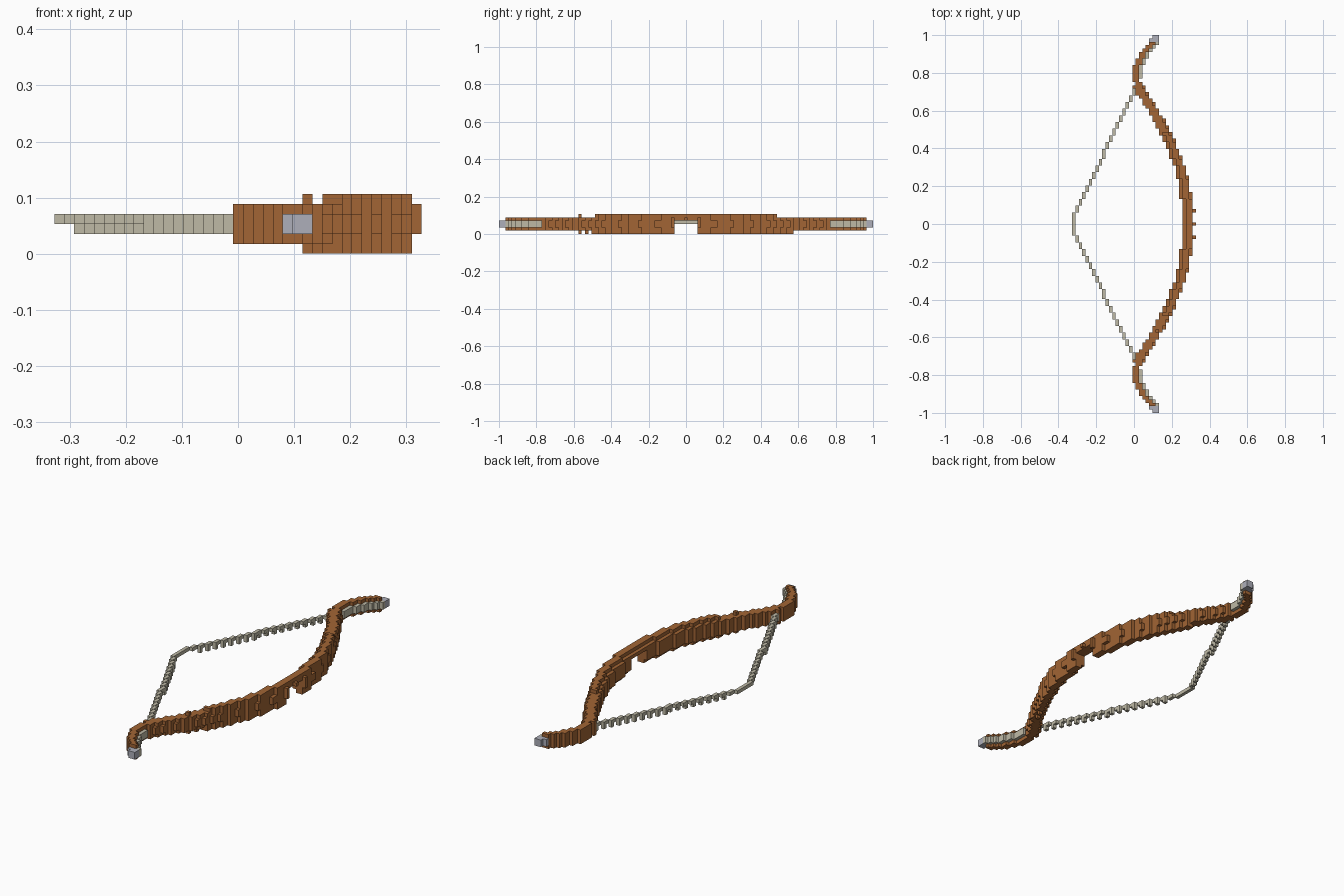
import bpy
import bmesh
from mathutils import Vector

V = 2 / 113          # edge of one block
END = 56             # outermost block row

if bpy.data.objects.get("Cube"):
    bpy.data.objects.remove(bpy.data.objects["Cube"], do_unlink=True)


def material(name, rgb):
    m = bpy.data.materials.new(name)
    m.use_nodes = True
    m.diffuse_color = (*rgb, 1)
    m.node_tree.nodes["Principled BSDF"].inputs["Base Color"].default_value = (*rgb, 1)
    return m


wood = material("brown wood", (0.36, 0.13, 0.035))
cord = material("pale cord", (0.52, 0.49, 0.38))
metal = material("grey metal", (0.42, 0.43, 0.49))


def block_part(name, cells, mat):
    """Make a mesh from the exposed faces of a set of grid blocks."""
    bm = bmesh.new()
    cells = set(cells)
    for c in cells:
        centre = Vector((c[0], c[1], c[2] + 0.5))
        for axis in range(3):
            for s in (-1, 1):
                near = list(c)
                near[axis] += s
                if tuple(near) in cells:
                    continue
                n, u = Vector(), Vector()
                n[axis] = s / 2
                u[(axis + 1) % 3] = 0.5
                w = n.cross(u) * 2
                corners = (-u - w, u - w, u + w, w - u)
                bm.faces.new([bm.verts.new((centre + n + d) * V) for d in corners])
    bmesh.ops.remove_doubles(bm, verts=bm.verts, dist=V / 100)
    mesh = bpy.data.meshes.new(name)
    bm.to_mesh(mesh)
    bm.free()
    mesh.materials.append(mat)
    ob = bpy.data.objects.new(name, mesh)
    bpy.context.collection.objects.link(ob)


# Centre line of the recurve, as (distance from grip, x)
CURVE = [(0, .284), (.1, .28), (.2, .265), (.3, .24), (.4, .2), (.5, .158),
         (.6, .1), (.7, .036), (.76, .012), (.82, .01), (.88, .035), (.94, .08), (1, .13)]


def centre(j):
    y = abs(j) * V
    for (a, p), (b, q) in zip(CURVE, CURVE[1:]):
        if y <= b:
            return (p + (q - p) * (y - a) / (b - a)) / V
    return CURVE[-1][1] / V


def span(j, k):
    """First and last block across the bow at row j, layer k."""
    c = centre(j)
    if abs(j) >= 42:
        lo = max(0, round(c - 0.5))
        return lo, lo + 1
    bulge = 0.3 if k in (2, 3) else 0
    lo = round(c - 1)
    hi = min(17, round(c + 1 + bulge))
    return (lo + 1 if k in (0, 5) else lo), hi


def row(j, layers):
    return [(i, j, k) for k in layers for i in range(span(j, k)[0], span(j, k)[1] + 1)]


# Grip, cut away below for the arrow rest
grip = [c for j in range(-3, 4) for c in row(j, (4, 5))]
grip.append((18, 0, 4))
block_part("grip", grip, wood)

# Limbs, thicker toward the grip
for name, side in (("front_limb", -1), ("back_limb", 1)):
    cells = []
    for n in range(4, END - 1):
        j = n * side
        layers = [1, 2, 3, 4]
        if n <= 27:
            layers.append(5)
        if n <= (28 if side < 0 else 32):
            layers.append(0)
        cells += row(j, layers)
    cells += [(18, 4 * side, k) for k in (2, 3, 4)]
    if side < 0:
        cells += [(7, -32, 5), (7, -32, 0), (8, -30, 0)]
    block_part(name, cells, wood)

# Drawn string, with a beaded underside
string = [(-18, j, 3) for j in range(-2, 3)]
for n in range(3, 42):
    i = min(0, round(-18 + (n - 2) * 18 / 38))
    for j in (-n, n):
        string.append((i, j, 3))
        if i > -17 and n % 2 == 0:
            string.append((i, j, 2))
block_part("drawn_string", string, cord)

# String lying along the recurved ends, and the metal nocks
for name, side in (("front", -1), ("back", 1)):
    block_part(name + "_string_end",
               [(span(n, k)[1] + 1, n * side, k) for n in range(44, END - 1) for k in (2, 3)], cord)
    block_part(name + "_nock",
               [(i, n * side, k) for n in (END - 1, END) for k in (2, 3)
                for i in range(5 if n < END else 6, 8)], metal)
